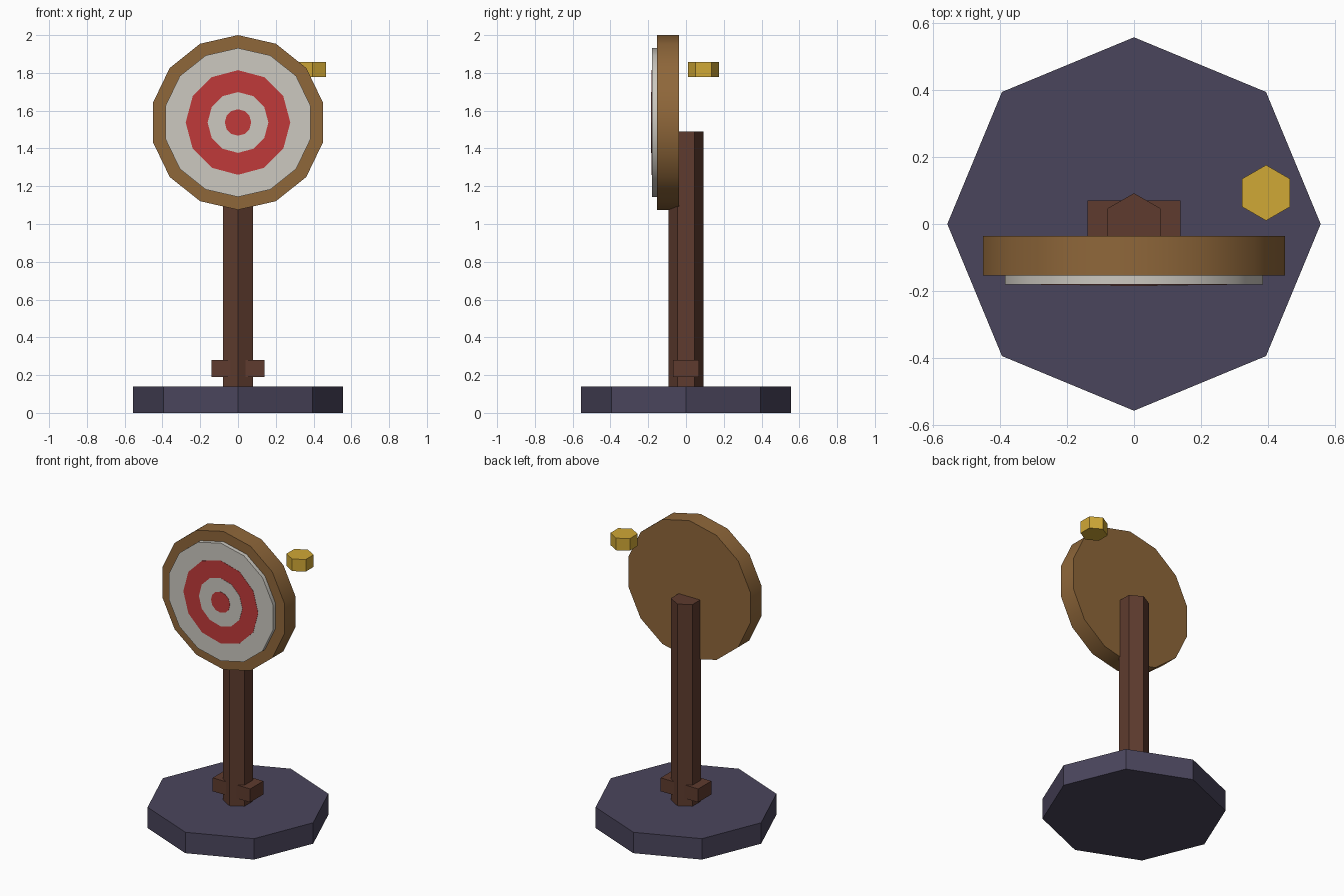
import bpy
from math import pi, radians, cos, sin
from mathutils import Matrix

cube = bpy.data.objects.get("Cube")
if cube:
    bpy.data.objects.remove(cube, do_unlink=True)


def material(name, hex_code):
    """Flat colour from an sRGB hex code, stored as linear values."""
    srgb = [int(hex_code[i:i + 2], 16) / 255 for i in (0, 2, 4)]
    rgba = [((c + 0.055) / 1.055) ** 2.4 for c in srgb] + [1.0]
    mat = bpy.data.materials.new(name)
    mat.use_nodes = True
    mat.diffuse_color = rgba
    mat.node_tree.nodes["Principled BSDF"].inputs["Base Color"].default_value = rgba
    return mat


slate = material("slate", "4A455C")
dark_wood = material("dark wood", "5E3B2E")
light_wood = material("light wood", "8F673A")
cream = material("cream paint", "CCC8C0")
red = material("red paint", "C03A3A")
gold = material("gold", "D0A836")


def finish(name, mat, smooth=False):
    obj = bpy.context.object
    obj.name = obj.data.name = name
    obj.data.materials.append(mat)
    if smooth:
        bpy.ops.object.shade_smooth_by_angle(angle=radians(30))
    return obj


def prism(name, sides, radius, x, y, bottom, top, mat):
    """Upright prism with a corner pointing to +y."""
    bpy.ops.mesh.primitive_cylinder_add(
        vertices=sides, radius=radius, depth=top - bottom,
        location=(x, y, (bottom + top) / 2))
    return finish(name, mat)


def disc(name, sides, radius, front, back, mat):
    """Disc facing -y with a corner pointing up."""
    bpy.ops.mesh.primitive_cylinder_add(
        vertices=sides, radius=radius, depth=back - front,
        location=(0, (front + back) / 2, 1.5375), rotation=(pi / 2, 0, 0))
    return finish(name, mat, smooth=True)


# Stand
prism("base", 8, 0.557, 0, 0, 0, 0.14, slate)
prism("post", 6, 0.092, 0, 0, 0.14, 1.49, dark_wood)
bpy.ops.mesh.primitive_cube_add(size=1, location=(0, 0, 0.236))
bpy.context.object.scale = (0.278, 0.139, 0.09)
bpy.ops.object.transform_apply(location=False, rotation=False, scale=True)
finish("post_brace", dark_wood)

# Target board and its painted rings, each a thin plate on the last
disc("target_board", 14, 0.4625, -0.154, -0.036, light_wood)
disc("target_face", 14, 0.394, -0.181, -0.154, cream)
disc("outer_red_ring", 12, 0.277, -0.1825, -0.181, red)
disc("inner_cream_ring", 12, 0.161, -0.184, -0.1825, cream)
disc("bullseye", 12, 0.07, -0.1855, -0.184, red)

# Floating token beside the board
prism("gold_token", 6, 0.083, 0.394, 0.093, 1.777, 1.858, gold)
